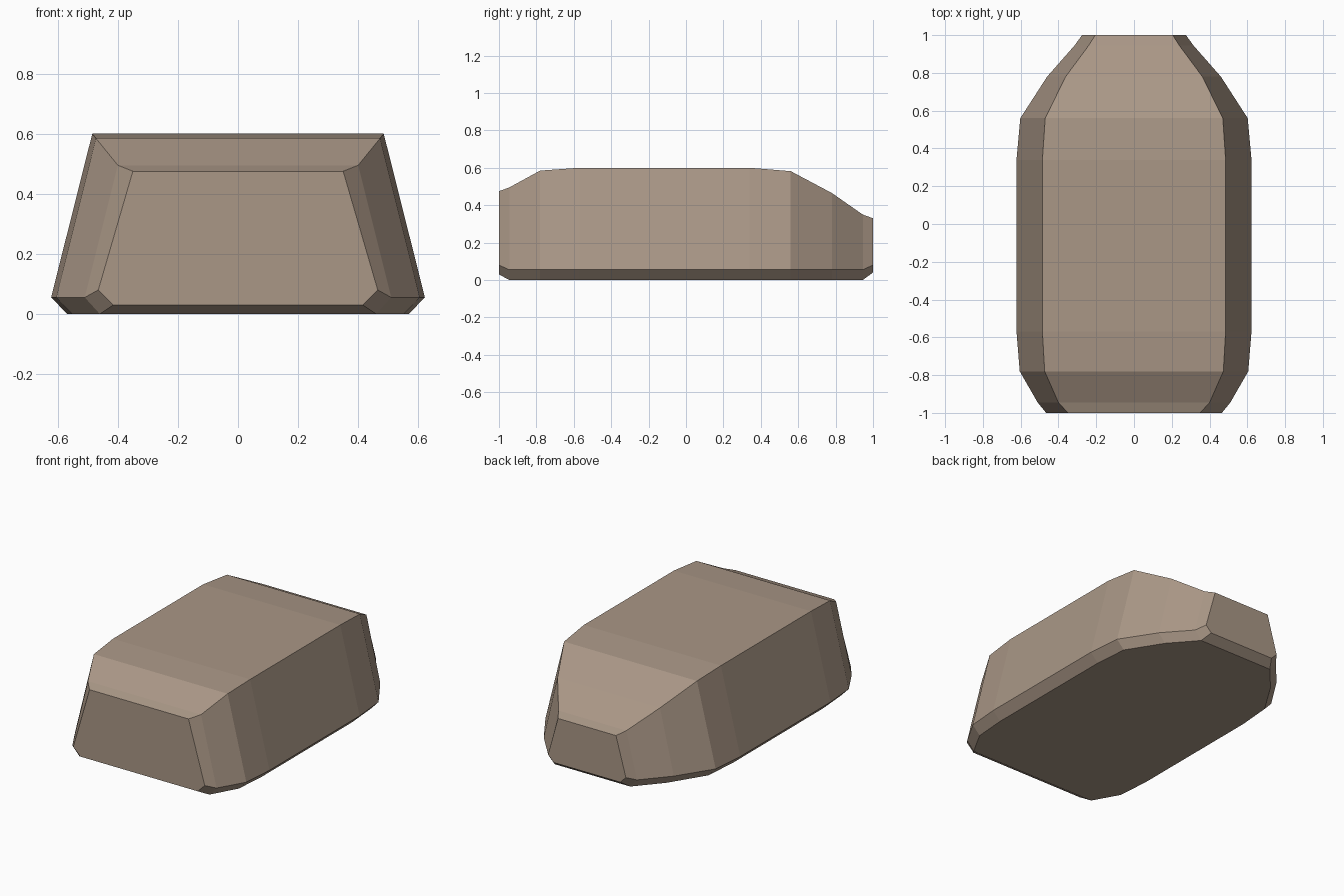
import bpy
import bmesh

# Cross-sections along y: (y, base half-width, base z, lower half-width, lower z, top half-width, top z)
SECTIONS = [
    (-1.00, 0.415, 0.03, 0.465, 0.080, 0.350, 0.475),
    (-0.945, 0.460, 0.00, 0.510, 0.055, 0.400, 0.495),
    (-0.78, 0.552, 0.00, 0.605, 0.055, 0.473, 0.585),
    (-0.57, 0.568, 0.00, 0.622, 0.055, 0.485, 0.600),
    (0.34, 0.568, 0.00, 0.622, 0.055, 0.485, 0.600),
    (0.56, 0.550, 0.00, 0.602, 0.055, 0.470, 0.582),
    (0.78, 0.412, 0.00, 0.460, 0.055, 0.362, 0.465),
    (0.945, 0.268, 0.00, 0.315, 0.055, 0.240, 0.350),
    (1.00, 0.235, 0.04, 0.275, 0.080, 0.205, 0.330),
]

# Faceted body: six-sided rings bridged from front to back
bm = bmesh.new()
rings = []
for y, bw, bz, lw, lz, tw, tz in SECTIONS:
    right = [(bw, bz), (lw, lz), (tw, tz)]
    outline = right + [(-x, z) for x, z in reversed(right)]
    rings.append([bm.verts.new((x, y, z)) for x, z in outline])
for a, b in zip(rings, rings[1:]):
    for i in range(6):
        j = (i + 1) % 6
        bm.faces.new((a[i], a[j], b[j], b[i]))

# Flat end caps
bm.faces.new(rings[0])
bm.faces.new(rings[-1])
bmesh.ops.recalc_face_normals(bm, faces=bm.faces)

mesh = bpy.data.meshes.new("faceted_body")
bm.to_mesh(mesh)
bm.free()
body = bpy.data.objects.new("faceted_body", mesh)
bpy.context.collection.objects.link(body)

# Warm stone colour
stone = bpy.data.materials.new("warm_stone")
stone.diffuse_color = (0.40, 0.31, 0.24, 1.0)
mesh.materials.append(stone)
